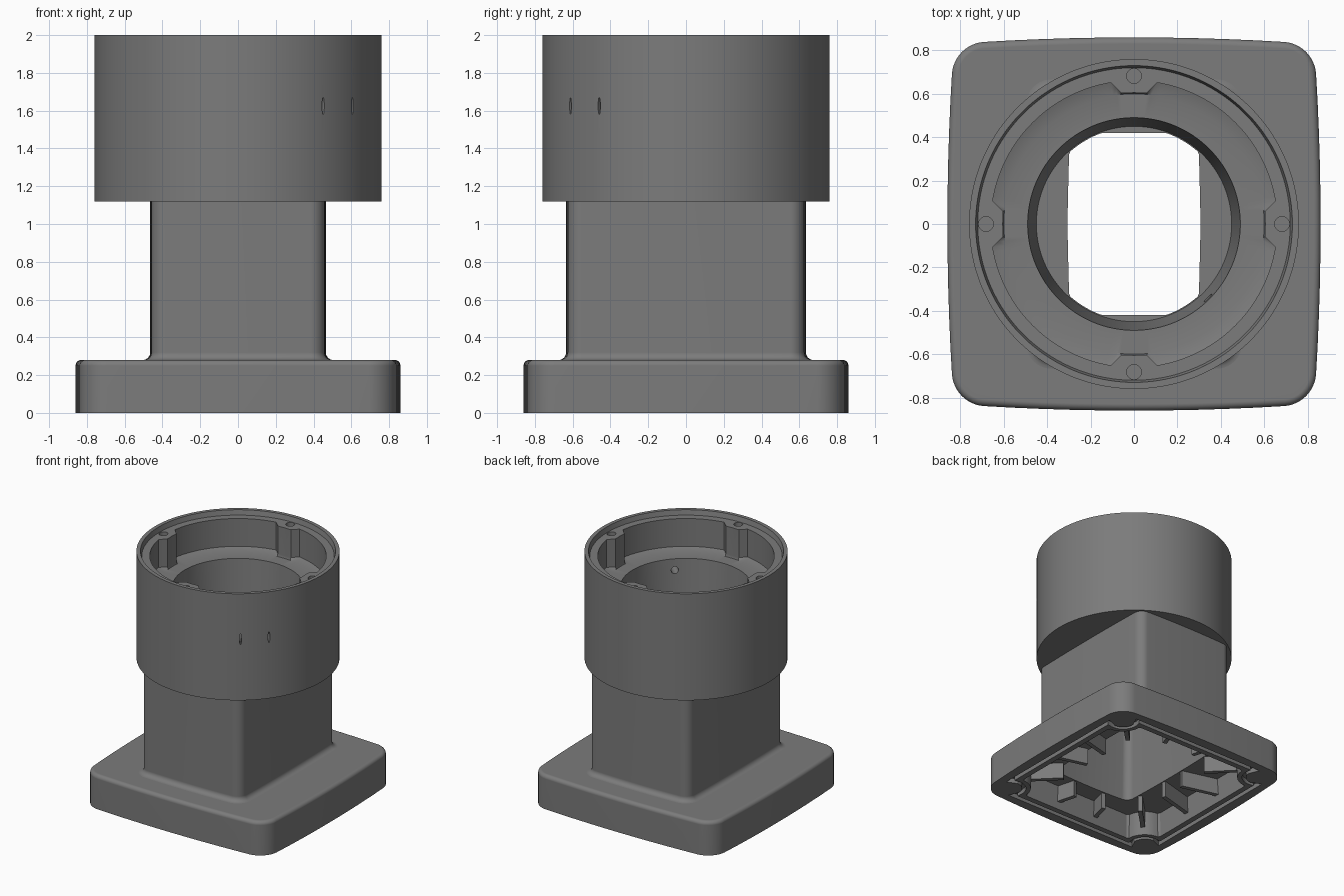
import bpy, bmesh
from math import sin, cos, pi, sqrt, radians, copysign
from mathutils import Matrix, Vector

cube = bpy.data.objects.get("Cube")
if cube:
    bpy.data.objects.remove(cube, do_unlink=True)

grey = bpy.data.materials.new("cast_grey")
grey.use_nodes = True
COLOUR = (0.2, 0.2, 0.2, 1)
grey.diffuse_color = COLOUR
grey.node_tree.nodes["Principled BSDF"].inputs["Base Color"].default_value = COLOUR


def make_object(name, bm):
    bmesh.ops.recalc_face_normals(bm, faces=bm.faces)
    mesh = bpy.data.meshes.new(name)
    bm.to_mesh(mesh)
    bm.free()
    mesh.materials.append(grey)
    obj = bpy.data.objects.new(name, mesh)
    bpy.context.scene.collection.objects.link(obj)
    return obj


def loft(name, rings, closed=False):
    """Skin a list of (outline, z) rings; capped unless closed into a loop."""
    bm = bmesh.new()
    loops = [[bm.verts.new((x, y, z)) for x, y in pts] for pts, z in rings]
    pairs = list(zip(loops, loops[1:]))
    if closed:
        pairs.append((loops[-1], loops[0]))
    else:
        bm.faces.new(loops[0])
        bm.faces.new(loops[-1])
    for a, b in pairs:
        for i in range(len(a)):
            j = (i + 1) % len(a)
            bm.faces.new((a[i], a[j], b[j], b[i]))
    return make_object(name, bm)


def rounded_box(hx, hy, r, bulge, arc=8, side=10):
    """Rounded rectangle whose sides bow gently outwards."""
    pts = []
    corners = [(1, 1), (-1, 1), (-1, -1), (1, -1)]
    for k, (sx, sy) in enumerate(corners):
        cx, cy = sx * (hx - r), sy * (hy - r)
        for i in range(arc + 1):
            a = pi / 2 * (k + i / arc)
            pts.append((cx + r * cos(a), cy + r * sin(a)))
        tx, ty = corners[(k + 1) % 4]
        a = pi / 2 * (k + 1)
        end = (tx * (hx - r) + r * cos(a), ty * (hy - r) + r * sin(a))
        start = pts[-1]
        for i in range(1, side):
            t = i / side
            pts.append((start[0] + (end[0] - start[0]) * t,
                        start[1] + (end[1] - start[1]) * t))
    return [(x * (1 - bulge * (y / hy) ** 2), y * (1 - bulge * (x / hx) ** 2))
            for x, y in pts]


def polar(radius, n=192):
    angles = [2 * pi * i / n for i in range(n)]
    return [(radius(a) * cos(a), radius(a) * sin(a)) for a in angles]


def circle(r):
    return polar(lambda a: r)


def rect_radius(a, hx, hy):
    return min(hx / max(abs(cos(a)), 1e-6), hy / max(abs(sin(a)), 1e-6))


SCREW = 0.69


def notched_radius(a, half, notch):
    """Square outline that steps inwards around the corner screws."""
    r = rect_radius(a, half, half)
    c, s = abs(cos(a)), abs(sin(a))
    miss = notch ** 2 - (SCREW * (c - s)) ** 2
    return min(r, SCREW * (c + s) - sqrt(miss)) if miss > 0 else r


def notched(half, notch):
    return polar(lambda a: notched_radius(a, half, notch), 240)


def boss_radius(a):
    """Pocket wall with an inward boss at each quarter turn."""
    off = abs((a + pi / 4) % (pi / 2) - pi / 4)
    t = min(max((off - radians(5.5)) / radians(3.8), 0), 1)
    return 0.605 + 0.055 * t


def rod(start, end, r, squash=1.0):
    """Cylinder between two points, optionally squashed sideways."""
    start, end = Vector(start), Vector(end)
    axis = end - start
    bm = bmesh.new()
    bmesh.ops.create_cone(bm, cap_ends=True, segments=32, radius1=r, radius2=r,
                          depth=axis.length)
    bmesh.ops.scale(bm, vec=(1, squash, 1), verts=bm.verts)
    turn = axis.to_track_quat('Z', 'X').to_matrix().to_4x4()
    if abs(axis.z) < 1e-6:
        # keep the long side of a slot upright
        d = axis.normalized()
        turn = Matrix(((0, -d.y, d.x), (0, d.x, d.y), (1, 0, 0))).to_4x4()
    bm.transform(Matrix.Translation((start + end) / 2) @ turn)
    return make_object("cutter", bm)


def cut(obj, cutter):
    cutter.hide_render = True
    mod = obj.modifiers.new("cut", 'BOOLEAN')
    mod.operation = 'DIFFERENCE'
    mod.solver = 'EXACT'
    mod.object = cutter
    bpy.context.view_layer.objects.active = obj
    bpy.ops.object.modifier_apply(modifier=mod.name)
    bpy.data.objects.remove(cutter, do_unlink=True)


def neck_bore():
    return loft("cutter", [(rounded_box(0.39, 0.54, 0.06, 0.03), 0.1),
                           (rounded_box(0.30, 0.42, 0.05, 0.03), 1.3)])


# Base flange with rounded upper edge
F = 0.03
rings = [(rounded_box(0.86, 0.86, 0.14, 0.035), 0)]
for i in range(6):
    a = pi / 2 * i / 5
    d = F * (1 - cos(a))
    rings.append((rounded_box(0.86 - d, 0.86 - d, 0.14 - d, 0.035),
                  0.28 - F + F * sin(a)))
base = loft("base_flange", rings)

# Underside cavity and seal groove
cut(base, loft("cutter", [(notched(0.70, 0.16), -0.1), (notched(0.68, 0.18), 0.2)]))
cut(base, loft("cutter", [(notched(0.775, 0.10), -0.1), (notched(0.775, 0.10), 0.04),
                          (notched(0.74, 0.13), 0.04), (notched(0.74, 0.13), -0.1)],
               closed=True))
cut(base, neck_bore())

# Corner screw holes with counterbores
for sx in (-1, 1):
    for sy in (-1, 1):
        x, y = sx * SCREW, sy * SCREW
        cut(base, rod((x, y, -0.1), (x, y, 0.5), 0.061))
        cut(base, rod((x, y, 0.17), (x, y, 0.5), 0.097))

# Stiffening ribs under the flange
bm = bmesh.new()
for k in range(12):
    a = radians(15 + 30 * k)
    inner = rect_radius(a, 0.39, 0.54)
    outer = notched_radius(a, 0.71, 0.15)
    place = (Matrix.Rotation(a, 4, 'Z')
             @ Matrix.Translation(((inner + outer) / 2, 0, 0.14))
             @ Matrix.Diagonal((outer - inner, 0.035, 0.15, 1)))
    bmesh.ops.create_cube(bm, size=1, matrix=place)
ribs = make_object("underside_ribs", bm)

# Neck with a fillet where it meets the flange
R = 0.04
rings = [(rounded_box(0.465 + R, 0.635 + R, 0.07 + R, 0.02), 0.25)]
for i in range(7):
    a = pi / 2 * i / 6
    d = R * (1 - sin(a))
    rings.append((rounded_box(0.465 + d, 0.635 + d, 0.07 + d, 0.02),
                  0.28 + R * (1 - cos(a))))
rings.append((rounded_box(0.465, 0.635, 0.07, 0.02), 1.15))
neck = loft("neck", rings)
cut(neck, neck_bore())

# Round head: outer wall, rim, ledge, pocket with bosses, floor and bore
pocket = polar(boss_radius)
head = loft("round_head", [
    (circle(0.76), 1.12), (circle(0.76), 2.0), (circle(0.73), 2.0),
    (circle(0.72), 1.96), (pocket, 1.96), (pocket, 1.73),
    (circle(0.60), 1.71), (circle(0.49), 1.71), (circle(0.45), 1.22)])

# Opening between the bore and the neck
opening = polar(lambda a: min(rect_radius(a, 0.306 - 0.012 * sin(a) ** 2, 0.42), 0.445))
cut(head, loft("cutter", [(opening, 1.0), (opening, 1.35)]))

# Screw holes in the bosses
for k in range(4):
    x, y = 0.682 * cos(k * pi / 2), 0.682 * sin(k * pi / 2)
    cut(head, rod((x, y, 1.8), (x, y, 2.1), 0.034))

# Two narrow slots outside and a small drilled hole inside
for deg in (-53.6, -37.2):
    c, s = cos(radians(deg)), sin(radians(deg))
    cut(head, rod((0.71 * c, 0.71 * s, 1.625), (0.8 * c, 0.8 * s, 1.625), 0.045, 0.17))
c = cos(pi / 4)
cut(head, rod((0.4 * c, -0.4 * c, 1.62), (0.6 * c, -0.6 * c, 1.62), 0.028))

# Smooth shading with crisp edges
bpy.ops.object.select_all(action='DESELECT')
for obj in (base, neck, head):
    obj.select_set(True)
    bpy.context.view_layer.objects.active = obj
bpy.ops.object.shade_smooth_by_angle(angle=radians(30))
for obj in (base, neck, head):
    obj.modifiers.new("even_shading", 'WEIGHTED_NORMAL').keep_sharp = True
